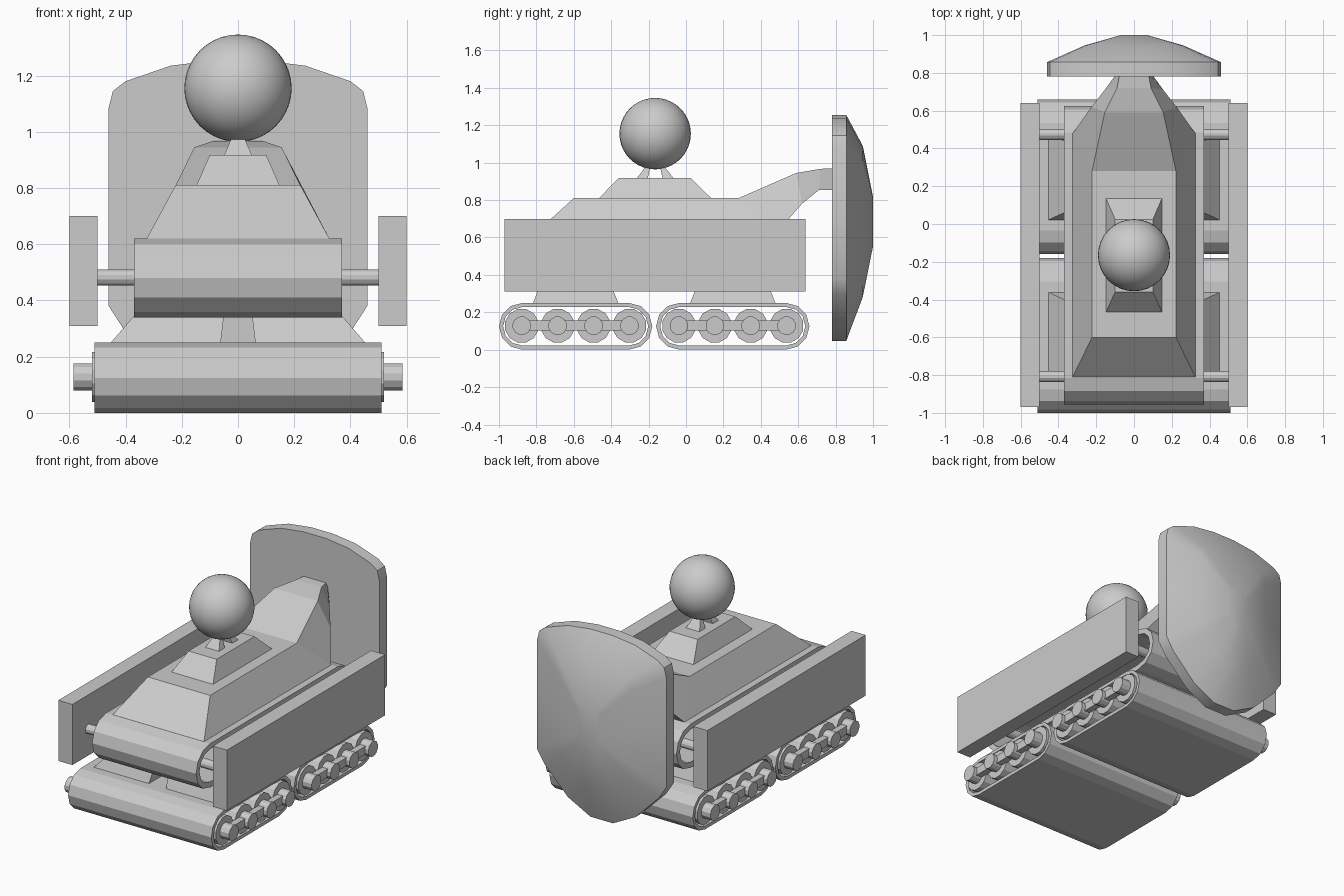
import bpy, bmesh
from math import pi, sin, cos

if "Cube" in bpy.data.objects:
    bpy.data.objects.remove(bpy.data.objects["Cube"])


def finish(name, bm):
    bmesh.ops.recalc_face_normals(bm, faces=bm.faces)
    me = bpy.data.meshes.new(name)
    bm.to_mesh(me)
    bm.free()
    ob = bpy.data.objects.new(name, me)
    bpy.context.collection.objects.link(ob)
    return ob


def loft(name, rings, close_ends=True):
    """Skin a list of closed rings with equal point counts."""
    bm = bmesh.new()
    vs = [[bm.verts.new(p) for p in r] for r in rings]
    n = len(vs[0])
    pairs = list(zip(vs, vs[1:]))
    if not close_ends:
        pairs.append((vs[-1], vs[0]))
    for a, b in pairs:
        for i in range(n):
            j = (i + 1) % n
            bm.faces.new((a[i], a[j], b[j], b[i]))
    if close_ends:
        bm.faces.new(vs[0])
        bm.faces.new(vs[-1])
    return finish(name, bm)


def rect(x0, x1, y0, y1, z):
    return [(x0, y0, z), (x1, y0, z), (x1, y1, z), (x0, y1, z)]


def frustum(name, base, top):
    return loft(name, [rect(*base), rect(*top)])


def box(name, x0, x1, y0, y1, z0, z1):
    return frustum(name, (x0, x1, y0, y1, z0), (x0, x1, y0, y1, z1))


def rod(name, x0, x1, y, z, r, n=12):
    ring = [(y + r * cos(2 * pi * (i + .5) / n), z + r * sin(2 * pi * (i + .5) / n)) for i in range(n)]
    return loft(name, [[(x, a, b) for a, b in ring] for x in (x0, x1)])


def stadium(y0, y1, z, r, x, inset=0, seg=6):
    pts = []
    for c, start in ((y1 - r, -pi / 2), (y0 + r, pi / 2)):
        for i in range(seg + 1):
            a = start + pi * i / seg
            pts.append((x, c + (r - inset) * cos(a), z + (r - inset) * sin(a)))
    return pts


def band(name, w, y0, y1, z, r, t):
    """Hollow round-ended belt across the full width."""
    return loft(name, [stadium(y0, y1, z, r, -w), stadium(y0, y1, z, r, w),
                       stadium(y0, y1, z, r, w, t), stadium(y0, y1, z, r, -w, t)], False)


# Front and rear track units
for label, c in (("front", -.59), ("rear", .25)):
    band(label + "_track", .51, c - .41, c + .41, .125, .125, .022)
    for i in range(4):
        y = c + (i - 1.5) * .192
        rod(label + "_wheel", -.52, .52, y, .128, .092)
        rod(label + "_axle_hub", -.585, .585, y, .128, .05)
    for s in (-1, 1):
        a, b = sorted((s * .515, s * .56))
        box(label + "_link_bar", a, b, c - .288, c + .288, .103, .155)
        # mounting pads between track and hull
        a, b = sorted((s * .062, s * .457))
        d, e = sorted((s * .05, s * .37))
        frustum(label + "_pad", (a, b, c - .23, c + .23, .245),
                (d, e, c - .19, c + .19, .345))

# Hull belt with cross axles
band("hull", .37, -.955, .625, .48, .14, .035)
for y in (-.808, .475):
    rod("hull_axle", -.51, .51, y, .482, .03)

# Side panels
for s in (-1, 1):
    a, b = sorted((s * .5, s * .6))
    box("side_panel", a, b, -.97, .64, .31, .70)

# Cabin sweeping back into the neck: (bottom y, z, half width, top y, z, half width)
sections = [(-.81, .62, .325, -.60, .81, .222), (.48, .62, .325, .28, .81, .222),
            (.62, .78, .225, .59, .945, .155), (.71, .853, .155, .72, .967, .09),
            (.80, .855, .09, .80, .97, .075)]
loft("cabin_and_neck", [[(-bw, by, bz), (bw, by, bz), (tw, ty, tz), (-tw, ty, tz)]
                        for by, bz, bw, ty, tz, tw in sections])

# Head platform, struts and ball
frustum("head_platform", (-.15, .15, -.47, .14, .805), (-.10, .10, -.36, .025, .918))
for s in (-1, 1):
    y = -.165
    a, b = sorted((y + s * .04, y + s * .10))
    d, e = sorted((y + s * .025, y + s * .045))
    frustum("head_strut", (-.05, .05, a, b, .915), (-.02, .02, d, e, .985))
bm = bmesh.new()
bmesh.ops.create_uvsphere(bm, u_segments=32, v_segments=20, radius=.191)
bmesh.ops.translate(bm, verts=bm.verts, vec=(0, -.165, 1.155))
ball = finish("head_ball", bm)
for p in ball.data.polygons:
    p.use_smooth = True

# Domed rear shield: half outline mirrored, then shrinking rings
half = [(.08, 1.255), (.24, 1.235), (.40, 1.18), (.445, 1.145), (.46, 1.085),
        (.46, .73), (.46, .38), (.405, .295), (.24, .13), (.08, .047)]
outline = half + [(-x, z) for x, z in reversed(half)]
rings = []
for y, sx, sz, cz in ((.78, 1, 1, .65), (.857, 1, 1, .65), (.945, .57, .67, .685), (1.0, .15, .22, .685)):
    rings.append([(x * sx, y, cz + (z - .65) * sz) for x, z in outline])
shield = loft("rear_shield", rings)
bpy.ops.object.select_all(action='DESELECT')
shield.select_set(True)
bpy.context.view_layer.objects.active = shield
bpy.ops.object.shade_smooth_by_angle(angle=.6)
